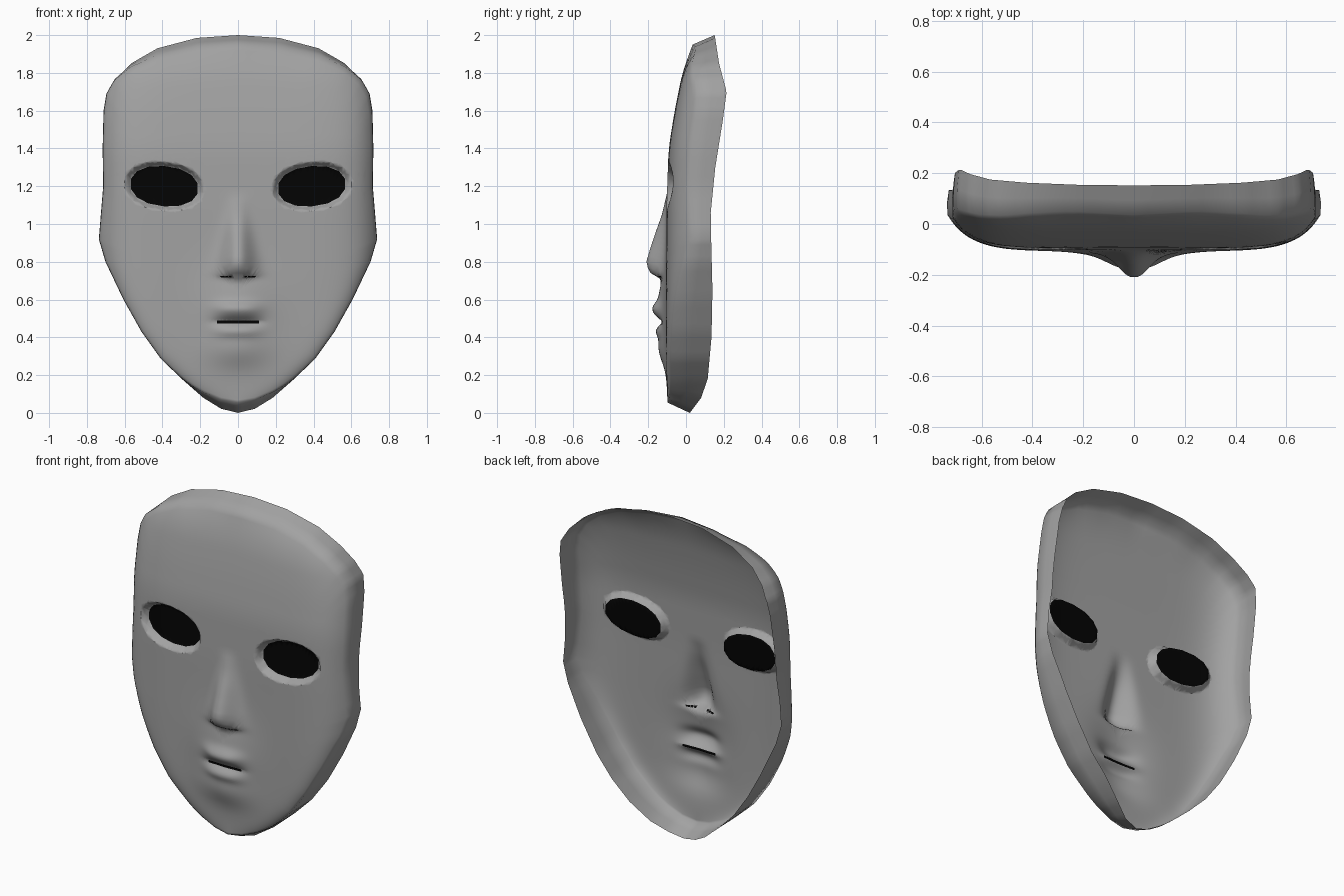
import bpy, bmesh, math
from mathutils import Vector

if "Cube" in bpy.data.objects:
    bpy.data.objects.remove(bpy.data.objects["Cube"])

CZ = 0.62      # height of the ring centre, between nose and mouth

# Right half outline of the rim (x, z), top to bottom
OUTLINE = [(0, 2), (.22, 1.985), (.43, 1.93), (.57, 1.85), (.65, 1.77), (.695, 1.69),
           (.71, 1.6), (.715, 1.4), (.712, 1.2), (.735, .92), (.70, .8), (.605, .6),
           (.51, .43), (.41, .29), (.30, .18), (.185, .08), (.09, .022), (0, 0)]
# Depth profiles as (z, y): face without features, open back rim, nose ridge
FACE = [(.06, -.098), (.22, -.104), (.4, -.106), (.7, -.106), (1.1, -.103), (1.4, -.092),
        (1.6, -.06), (1.8, -.02), (1.95, .035)]
RIM = [(0, .02), (.08, .08), (.18, .115), (.4, .135), (.65, .14), (1.05, .13), (1.3, .155),
       (1.55, .195), (1.7, .215), (1.85, .175), (2, .152)]
NOSE = [(.70, 0), (.715, -.012), (.735, -.06), (.76, -.08), (.8, -.096), (.86, -.084),
        (.95, -.058), (1.05, -.024), (1.16, 0)]
# Height on the rim to height on the front edge
EDGE = [(0, .055), (.14, .15), (.25, .25), (1.75, 1.75), (2, 1.95)]


def lerp(table, t):
    if t <= table[0][0]:
        return table[0][1]
    for (a, ya), (b, yb) in zip(table, table[1:]):
        if t <= b:
            return ya + (yb - ya) * (t - a) / (b - a)
    return table[-1][1]


def bump(v, centre, width):
    return math.exp(-((v - centre) / width) ** 2)


def face_depth(x, z, s):
    y = sum(lerp(FACE, z + d) for d in (-.05, 0, .05)) / 3 if .12 < z < 1.88 else lerp(FACE, z)
    return y + .11 * (abs(x) / .73) ** 7 + .025 * min(1, abs(x) / .3) * s ** 18


def features(x, z):
    """Nose, muzzle, lips and chin."""
    width = .09 - .042 * min(1, max(0, (z - .74) / .36))
    y = lerp(NOSE, z) * math.exp(-(abs(x) / width) ** 2.2)
    y -= .043 * bump(x, 0, .18) * bump(z, .55, .2)
    y -= .026 * bump(x, 0, .16) * bump(z, .33, .09)
    lip = math.exp(-(abs(x) / .12) ** 3)
    y -= lip * (.030 * bump(z, .55, .04) + .016 * bump(z, .43, .03))
    y += lip * .020 * bump(z, .482, .02)
    return y


def rounded(cx, cz, rx, rz, n=14, power=.92):
    """Convex opening outline around a centre."""
    pts = []
    for i in range(n):
        a = 2 * math.pi * (i + .5) / n
        c, s = math.cos(a), math.sin(a)
        px = math.copysign(abs(c) ** power, c) * rx
        pz = math.copysign(abs(s) ** power, s) * rz
        pts.append((cx + px, cz + pz + .07 * px * (1 if cx > 0 else -1)))
    return (cx, cz), pts


def box(x0, x1, z0, z1):
    return ((x0 + x1) / 2, (z0 + z1) / 2), [(x0, z0), (x1, z0), (x1, z1), (x0, z1)]


def edges_of(shape):
    (cx, cz), pts = shape
    for (ax, az), (bx, bz) in zip(pts, pts[1:] + pts[:1]):
        n = Vector((bz - az, 0, ax - bx)).normalized()
        d = n.x * (ax - cx) + n.z * (az - cz)
        yield (n, d) if d > 0 else (-n, -d)


def gauge(shape, x, z):
    """Below 1 inside the shape, 1 on its edge."""
    (cx, cz), _ = shape
    return max((n.x * (x - cx) + n.z * (z - cz)) / d for n, d in edges_of(shape))


def cut(bm, shape):
    """Cut the outline of a shape into the surface."""
    (cx, cz), _ = shape
    for n, d in edges_of(shape):
        faces = [f for f in bm.faces if gauge(shape, *f.calc_center_median().xz) < 1.35
                 or any(gauge(shape, *v.co.xz) < 1.0 for v in f.verts)]
        geom = set(faces)
        for f in faces:
            geom.update(f.edges)
            geom.update(f.verts)
        bmesh.ops.bisect_plane(bm, geom=list(geom), dist=1e-5,
                               plane_co=Vector((cx, 0, cz)) + n * d, plane_no=n)


# Front of the mask: rings growing from the centre to the outline
half = []
for (ax, az), (bx, bz) in zip(OUTLINE, OUTLINE[1:]):
    half += [(ax + (bx - ax) * k / 4, az + (bz - az) * k / 4) for k in range(4)]
half.append(OUTLINE[-1])
loop = half + [(-x, z) for x, z in half[-2:0:-1]]
loop = [(x, lerp(EDGE, z)) for x, z in loop]

bm = bmesh.new()
RINGS = 44
centre = bm.verts.new((0, face_depth(0, CZ, 0), CZ))
rings = []
for i in range(1, RINGS + 1):
    s = i / RINGS
    ring = []
    for x, z in loop:
        px, pz = x * s, CZ + (z - CZ) * s
        ring.append(bm.verts.new((px, face_depth(px, pz, s), pz)))
    rings.append(ring)
n = len(loop)
for j in range(n):
    k = (j + 1) % n
    bm.faces.new((centre, rings[0][j], rings[0][k]))
    for a, b in zip(rings, rings[1:]):
        bm.faces.new((a[j], b[j], b[k], a[k]))

# Openings: recessed eyes, mouth slit, nostrils
eyes = [(rounded(s * .392, 1.2, .214, .131), rounded(s * .39, 1.2, .181, .107)) for s in (1, -1)]
slits = [box(-.11, .11, .474, .488), box(.035, .095, .718, .726), box(-.095, -.035, .718, .726)]
for outer, inner in eyes:
    cut(bm, outer)
    cut(bm, inner)
for slit in slits:
    cut(bm, slit)

for f in bm.faces:
    x, z = f.calc_center_median().xz
    if any(gauge(sh, x, z) < 1 for sh in [e[1] for e in eyes] + slits):
        f.material_index = 1
for v in bm.verts:
    x, z = v.co.xz
    v.co.y += features(x, z)
    for outer, inner in eyes:
        go, gi = gauge(outer, x, z), gauge(inner, x, z)
        if go < 1:
            v.co.y += .04 * (1 if gi <= 1 else (1 - go) / ((1 - go) + (gi - 1)))

# Side wall running back to the open rim, slightly swollen halfway
border = [e for e in bm.edges if e.is_boundary]
geom = bmesh.ops.extrude_edge_only(bm, edges=border)["geom"]
back = {g for g in geom if isinstance(g, bmesh.types.BMVert)}
for v in back:
    v.co.z = lerp([(b, a) for a, b in EDGE], v.co.z)
    v.co.y = lerp(RIM, v.co.z)
    v.co.x *= .993
ribs = [e for e in bm.edges if (e.verts[0] in back) != (e.verts[1] in back)]
sub = bmesh.ops.subdivide_edges(bm, edges=ribs, cuts=1)["geom_inner"]
for v in [g for g in sub if isinstance(g, bmesh.types.BMVert)]:
    v.co.x *= 1.006

bmesh.ops.recalc_face_normals(bm, faces=bm.faces)
tip = min(bm.faces, key=lambda f: f.calc_center_median().y)
if tip.normal.y > 0:
    bmesh.ops.reverse_faces(bm, faces=bm.faces)

mesh = bpy.data.meshes.new("mask")
bm.to_mesh(mesh)
bm.free()
mask = bpy.data.objects.new("mask", mesh)
bpy.context.collection.objects.link(mask)

# Mid grey shell, black eye and mouth openings
for name, c in (("shell_grey", .36), ("opening_black", .001)):
    m = bpy.data.materials.new(name)
    m.diffuse_color = (c, c, c, 1)
    m.use_nodes = True
    m.node_tree.nodes["Principled BSDF"].inputs["Base Color"].default_value = m.diffuse_color
    mesh.materials.append(m)

bpy.context.view_layer.objects.active = mask
mask.select_set(True)
bpy.ops.object.shade_smooth_by_angle(angle=math.radians(75))
